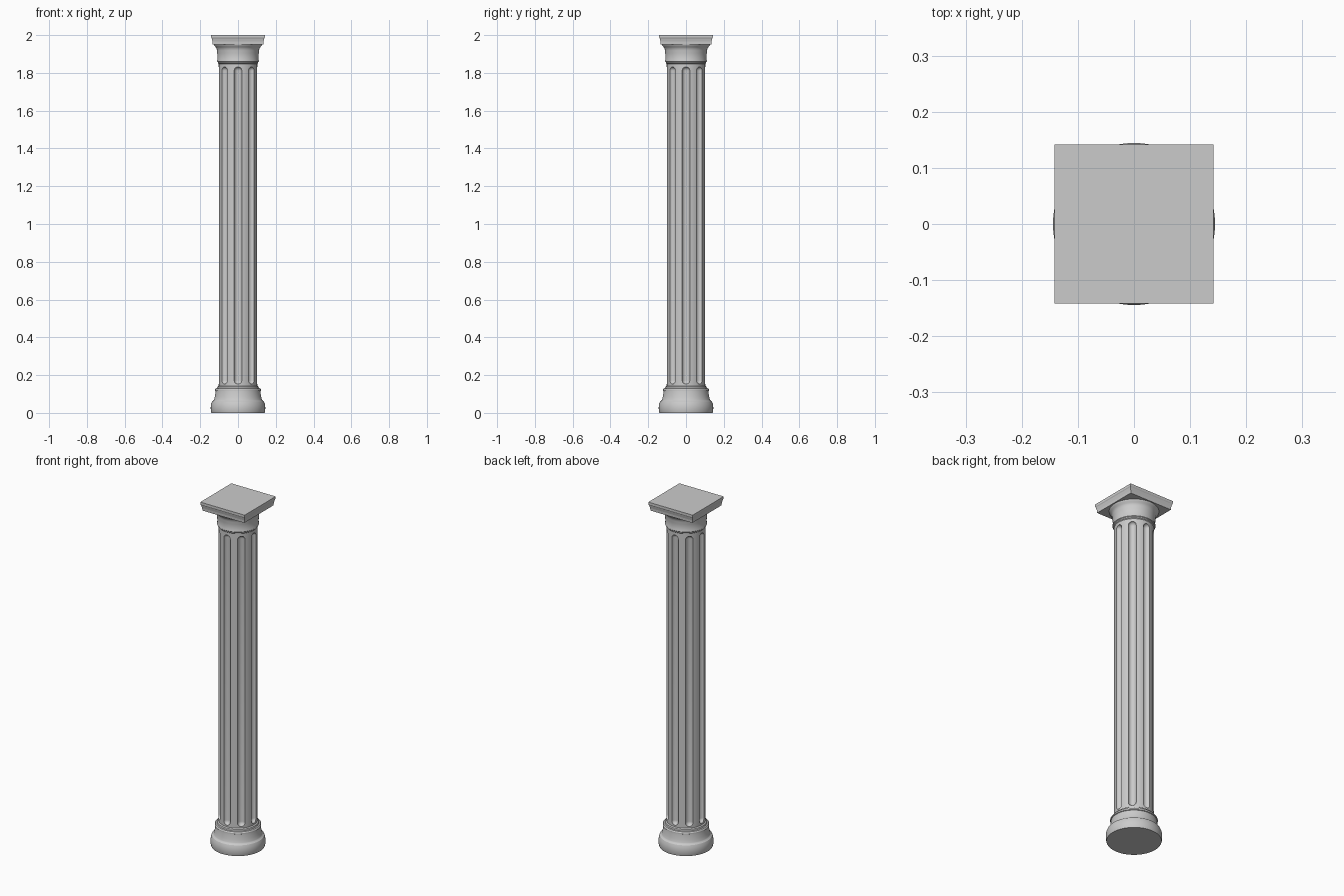
import bpy, bmesh, math
from math import pi, cos, sin

if "Cube" in bpy.data.objects:
    bpy.data.objects.remove(bpy.data.objects["Cube"])


def lathe(name, profile, sides, turn=0.0, scale=1.0, smooth=True):
    """Revolve (radius, height) points around z and cap both ends."""
    bm = bmesh.new()
    rings = []
    for r, z in profile:
        rings.append([bm.verts.new((r * scale * cos(turn + 2 * pi * i / sides),
                                    r * scale * sin(turn + 2 * pi * i / sides), z))
                      for i in range(sides)])
    for a, b in zip(rings, rings[1:]):
        for i in range(sides):
            j = (i + 1) % sides
            bm.faces.new((a[i], a[j], b[j], b[i]))
    bm.faces.new(rings[0][::-1])
    bm.faces.new(rings[-1])
    mesh = bpy.data.meshes.new(name)
    bm.to_mesh(mesh)
    bm.free()
    obj = bpy.data.objects.new(name, mesh)
    bpy.context.collection.objects.link(obj)
    if smooth:
        shade(obj)
    return obj


def select(obj):
    bpy.ops.object.select_all(action='DESELECT')
    obj.select_set(True)
    bpy.context.view_layer.objects.active = obj


def shade(obj):
    select(obj)
    bpy.ops.object.shade_smooth_by_angle(angle=math.radians(30))


# Round moulded base
lathe("base", [(0.141, 0), (0.144, 0.012), (0.1445, 0.03), (0.142, 0.048),
               (0.137, 0.06), (0.129, 0.066), (0.127, 0.07), (0.123, 0.085),
               (0.119, 0.105), (0.118, 0.115), (0.122, 0.117), (0.122, 0.123),
               (0.118, 0.129), (0.111, 0.131), (0.109, 0.139), (0.103, 0.143)], 64)

# Shaft with eight round-ended flutes cut into it
shaft = lathe("shaft", [(0.102, 0.135), (0.102, 1.858)], 64, smooth=False)
R, LOW, HIGH, STEPS = 0.021, 0.152, 1.832, 6
arc = [(R * sin(pi / 2 * k / STEPS), R * (1 - cos(pi / 2 * k / STEPS)))
       for k in range(STEPS + 1)]
arc[0] = (0.001, 0)
capsule = [(r, LOW + h) for r, h in arc] + [(r, HIGH - h) for r, h in reversed(arc)]
for i in range(8):
    a = i * pi / 4
    cutter = lathe("flute_cutter", capsule, 20, smooth=False)
    cutter.location = (0.104 * cos(a), 0.104 * sin(a), 0)
    cutter.hide_render = True
    mod = shaft.modifiers.new("flute", 'BOOLEAN')
    mod.operation = 'DIFFERENCE'
    mod.solver = 'EXACT'
    mod.object = cutter
    select(shaft)
    bpy.ops.object.modifier_apply(modifier=mod.name)
    bpy.data.objects.remove(cutter)
shade(shaft)

# Round capital: collar, neck and flared cushion
lathe("capital", [(0.102, 1.848), (0.106, 1.852), (0.107, 1.858), (0.110, 1.861),
                  (0.110, 1.866), (0.108, 1.87), (0.110, 1.905), (0.112, 1.918),
                  (0.113, 1.928), (0.117, 1.934), (0.122, 1.941), (0.127, 1.947),
                  (0.128, 1.952)], 64)

# Square top slab with sloping sides and a thin lip
lathe("abacus", [(0.134, 1.95), (0.135, 1.965), (0.139, 1.982), (0.142, 1.987),
                 (0.142, 2.0)], 4, turn=pi / 4, scale=math.sqrt(2), smooth=False)
